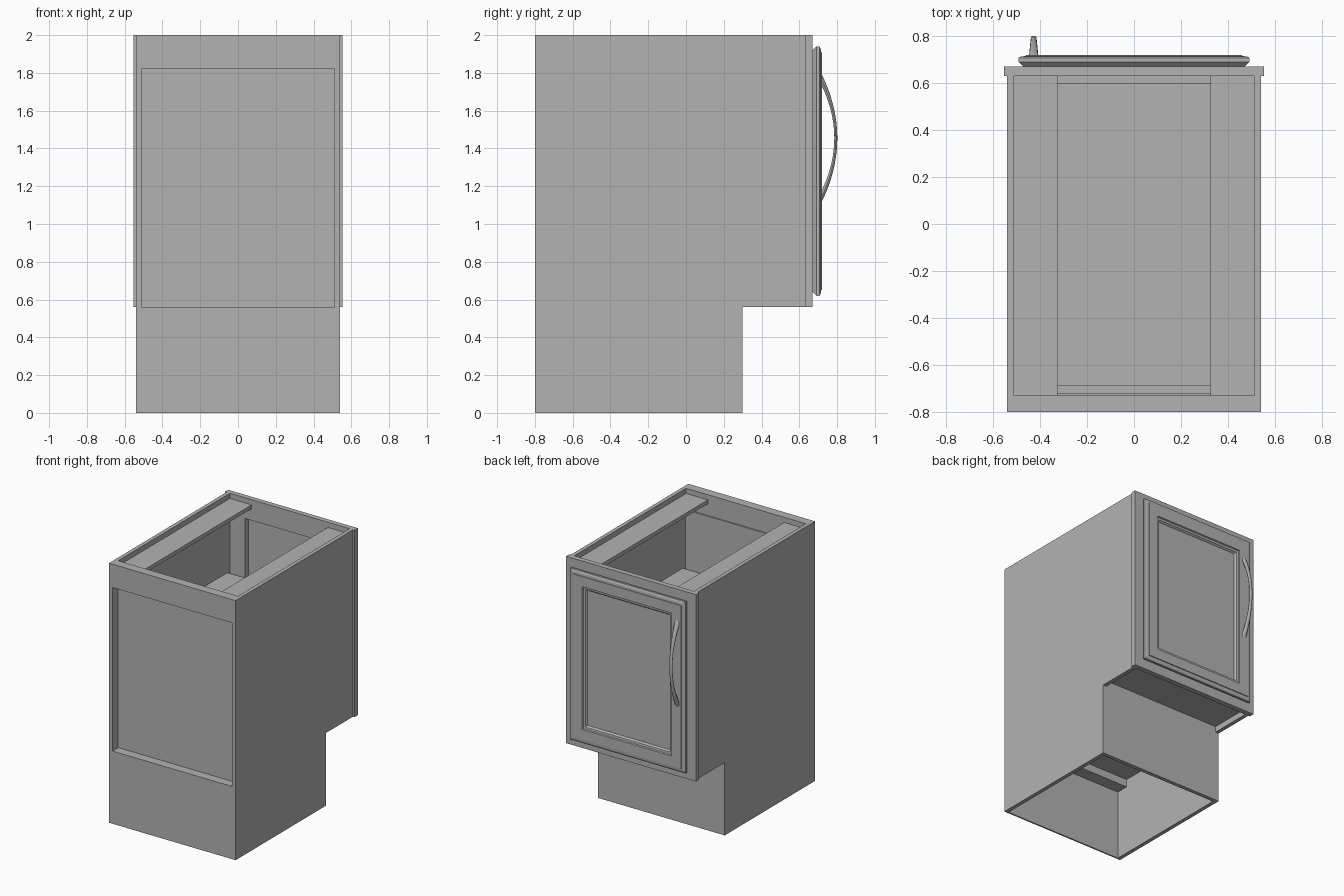
import bpy, bmesh, math

cube = bpy.data.objects.get("Cube")
if cube:
    bpy.data.objects.remove(cube, do_unlink=True)

GREY = (0.45, 0.45, 0.45, 1)
mat = bpy.data.materials.new("plain_grey")
mat.use_nodes = True
mat.diffuse_color = GREY
mat.node_tree.nodes["Principled BSDF"].inputs["Base Color"].default_value = GREY


def finish(name, bm):
    bmesh.ops.recalc_face_normals(bm, faces=bm.faces)
    mesh = bpy.data.meshes.new(name)
    bm.to_mesh(mesh)
    bm.free()
    mesh.materials.append(mat)
    obj = bpy.data.objects.new(name, mesh)
    bpy.context.collection.objects.link(obj)
    return obj


def loft(name, rings):
    """Skin a list of closed rings and cap both ends."""
    bm = bmesh.new()
    rows = [[bm.verts.new(p) for p in ring] for ring in rings]
    n = len(rows[0])
    for a, b in zip(rows, rows[1:]):
        for i in range(n):
            j = (i + 1) % n
            bm.faces.new((a[i], a[j], b[j], b[i]))
    bm.faces.new(rows[0])
    bm.faces.new(rows[-1])
    return finish(name, bm)


def box(name, x, y, z):
    return loft(name, [[(x[0], y[0], h), (x[1], y[0], h), (x[1], y[1], h), (x[0], y[1], h)] for h in z])


W, T = 0.54, 0.51            # outer and inner half width
BACK, FRONT = -0.80, 0.63    # carcass depth
KICK_Y, KICK_Z = 0.30, 0.56  # toe kick notch

# Side panels with the toe kick notch, top stretchers, door frame stiles
outline = [(BACK, 0), (KICK_Y, 0), (KICK_Y, KICK_Z), (FRONT, KICK_Z), (FRONT, 2), (BACK, 2)]
for side, s in (("left", 1), ("right", -1)):
    loft(side + "_side_panel", [[(s * x, y, z) for y, z in outline] for x in (T, W)])
    box(side + "_top_stretcher", sorted((s * 0.325, s * T)), (-0.73, FRONT), (1.93, 1.96))
    box(side + "_frame_stile", sorted((s * 0.38, s * 0.553)), (FRONT, 0.67), (KICK_Z, 2))

# Door frame rails
box("frame_top_rail", (-0.38, 0.38), (FRONT, 0.67), (1.84, 2))
box("frame_bottom_rail", (-0.38, 0.38), (FRONT, 0.67), (KICK_Z, 0.70))

# Interior: deck, shelf, toe kick
box("bottom_deck", (-T, T), (-0.72, FRONT), (0.605, 0.635))
box("shelf", (-T, T), (-0.69, 0.60), (1.37, 1.40))
box("toe_kick", (-T, T), (KICK_Y - 0.03, KICK_Y), (0, 0.605))

# Closed end opposite the door, with its recessed panel
box("rear_lower_panel", (-T, T), (BACK, BACK + 0.012), (0, KICK_Z))
box("rear_ledge", (-T, T), (BACK, -0.73), (0.545, KICK_Z))
box("rear_cleat", (-T, T), (-0.73, -0.69), (0.545, 0.605))
box("rear_recessed_panel", (-T, T), (-0.73, -0.72), (KICK_Z, 1.84))
box("rear_top_rail", (-T, T), (BACK, -0.73), (1.82, 2))

# Door: rectangles of (inset, depth) from the back edge to the sunken panel
profile = [(0.02, 0.67), (0, 0.69), (0, 0.707), (0.012, 0.713), (0.03, 0.715), (0.032, 0.72),
           (0.11, 0.72), (0.114, 0.711), (0.13, 0.709), (0.14, 0.695)]
rings = []
for inset, y in profile:
    x, lo, hi = 0.492 - inset, 0.62 + inset, 1.94 - inset
    rings.append([(-x, y, lo), (x, y, lo), (x, y, hi), (-x, y, hi)])
loft("door", rings)

# Bowed handle: oval sections between an outer and an inner arc
STEPS, SIDES = 28, 12
rings = []
for i in range(STEPS + 1):
    u = 2 * i / STEPS - 1
    bow = 1 - u * u
    oy, oz = 0.715 + 0.086 * bow, 1.455 + 0.345 * u
    iy, iz = 0.715 + 0.070 * bow, 1.455 + 0.285 * u
    half = 0.020 - 0.008 * bow
    ring = []
    for k in range(SIDES):
        a = math.tau * k / SIDES
        f = 0.5 + 0.5 * math.cos(a)
        ring.append((-0.427 + half * math.sin(a), iy + (oy - iy) * f, iz + (oz - iz) * f))
    rings.append(ring)
handle = loft("handle", rings)
bpy.context.view_layer.objects.active = handle
handle.select_set(True)
bpy.ops.object.shade_smooth_by_angle(angle=math.radians(40))
